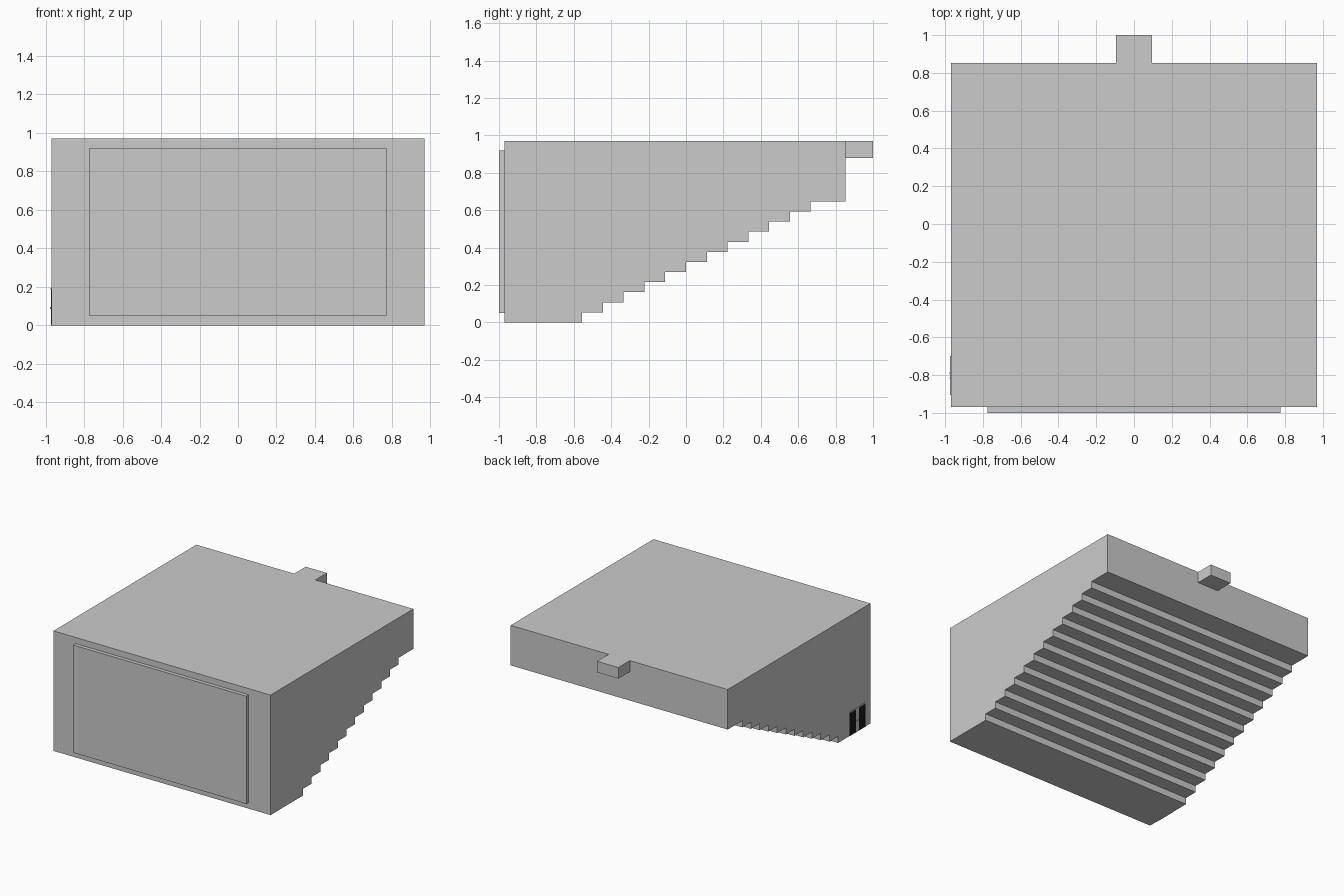
import bpy, bmesh

if "Cube" in bpy.data.objects:
    bpy.data.objects.remove(bpy.data.objects["Cube"])


def box(name, x, y, z, color=None):
    """Axis-aligned box from (min, max) ranges."""
    bm = bmesh.new()
    bmesh.ops.create_cube(bm, size=1)
    for v in bm.verts:
        v.co = [r[0] if c < 0 else r[1] for c, r in zip(v.co, (x, y, z))]
    mesh = bpy.data.meshes.new(name)
    bm.to_mesh(mesh)
    bm.free()
    ob = bpy.data.objects.new(name, mesh)
    bpy.context.collection.objects.link(ob)
    if color:
        mat = bpy.data.materials.new(name + "_colour")
        mat.diffuse_color = color
        mat.use_nodes = True
        mat.node_tree.nodes["Principled BSDF"].inputs["Base Color"].default_value = mat.diffuse_color
        mesh.materials.append(mat)
    return ob


W, TOP, FRONT, BACK = 0.97, 0.97, -0.97, 0.853
STEPS, RUN, RISE = 12, 1 / 9, 0.0539

# Auditorium shell: side profile with a stepped underside, extruded across x
profile = [(BACK, TOP), (FRONT, TOP), (FRONT, 0)]
for i in range(STEPS):
    y = -5 / 9 + i * RUN
    profile += [(y, i * RISE), (y, (i + 1) * RISE)]
profile.append((BACK, STEPS * RISE))

bm = bmesh.new()
face = bm.faces.new([bm.verts.new((-W, y, z)) for y, z in profile])
side = bmesh.ops.extrude_face_region(bm, geom=[face])["geom"]
bmesh.ops.translate(bm, vec=(2 * W, 0, 0),
                    verts=[g for g in side if isinstance(g, bmesh.types.BMVert)])
bmesh.ops.recalc_face_normals(bm, faces=bm.faces)
mesh = bpy.data.meshes.new("auditorium_shell")
bm.to_mesh(mesh)
bm.free()
shell = bpy.data.objects.new("auditorium_shell", mesh)
bpy.context.collection.objects.link(shell)

# Screen panel on the front, projection booth flush with the roof at the back
box("screen", (-0.775, 0.775), (-1, FRONT), (0.05, 0.92))
box("projection_booth", (-0.095, 0.095), (BACK, 1), (0.88, TOP))

# Double door on the left wall: frame, centre post, two dark leaves, handles
box("door_lintel", (-W - 0.004, -W), (-0.905, -0.70), (0.187, 0.195))
box("door_post", (-W - 0.003, -W), (-0.822, -0.783), (0, 0.187))
for name, a, b, h in (("rear", -0.783, -0.70, -0.79), ("front", -0.905, -0.822, -0.815)):
    box(name + "_door_leaf", (-W - 0.002, -W), (a, b), (0, 0.187), (0.01, 0.01, 0.01, 1))
    box(name + "_door_handle", (-W - 0.006, -W), (h - 0.003, h + 0.003), (0.085, 0.095))
